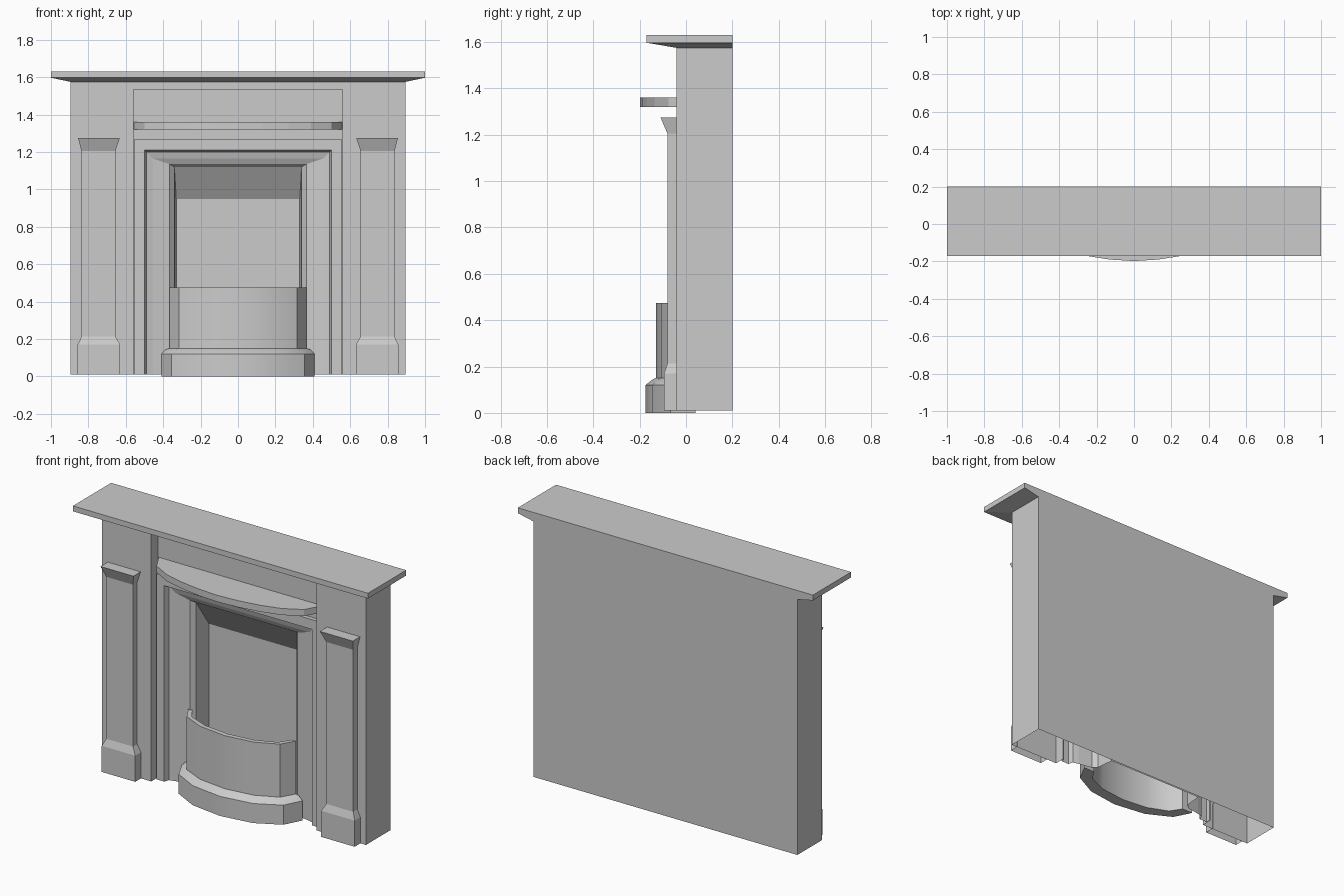
import bpy, bmesh
from math import sin, cos, radians

if "Cube" in bpy.data.objects:
    bpy.data.objects.remove(bpy.data.objects["Cube"])


def finish(name, rings, closed=False, caps=(), loop_rings=False, smooth=False):
    """Skin a list of equal-length point rings into one mesh object."""
    bm = bmesh.new()
    vs = [[bm.verts.new(p) for p in r] for r in rings]
    pairs = list(zip(vs, vs[1:]))
    if loop_rings:
        pairs.append((vs[-1], vs[0]))
    for a, b in pairs:
        n = len(a)
        for i in range(n if closed else n - 1):
            j = (i + 1) % n
            bm.faces.new((a[i], a[j], b[j], b[i]))
    for c in caps:
        bm.faces.new(vs[c])
    bmesh.ops.recalc_face_normals(bm, faces=bm.faces)
    me = bpy.data.meshes.new(name)
    bm.to_mesh(me)
    bm.free()
    ob = bpy.data.objects.new(name, me)
    bpy.context.collection.objects.link(ob)
    if smooth:
        bpy.ops.object.select_all(action='DESELECT')
        ob.select_set(True)
        bpy.context.view_layer.objects.active = ob
        bpy.ops.object.shade_smooth_by_angle(angle=radians(35))
    return ob


def arch(x, z, y):
    return [(-x, y, 0.01), (-x, y, z), (x, y, z), (x, y, 0.01)]


def rect(x0, x1, y0, y1, z):
    return [(x0, y0, z), (x1, y0, z), (x1, y1, z), (x0, y1, z)]


# Surround, stepped insert and firebox: nested arches, open underneath
steps = [(.895, 1.58, .2), (.895, 1.58, -.04), (.56, 1.535, -.04),
         (.56, 1.535, .025), (.553, 1.27, .025), (.553, 1.27, 0),
         (.50, 1.21, 0), (.49, 1.20, .03), (.455, 1.165, .04),
         (.365, 1.135, .055), (.34, 1.12, .08), (.33, .95, .19)]
finish("surround", [arch(*s) for s in steps], caps=(0, -1))

# Mantel shelf with sloped underside
finish("mantel", [rect(-.895, .895, -.04, .2, 1.575),
                  rect(-1, 1, -.17, .2, 1.597),
                  rect(-1, 1, -.17, .2, 1.63)], closed=True, caps=(0, -1))

# Pilasters: plinth, shaft and flared cap
for side, s in (("left", -1), ("right", 1)):
    rows = [(.63, .857, -.095, .01), (.63, .857, -.095, .17),
            (.655, .837, -.08, .213), (.655, .837, -.08, 1.205),
            (.632, .855, -.11, 1.275)]
    finish(side + "_pilaster", [rect(s * a, s * b, y, -.035, z)
                                for a, b, y, z in rows], closed=True, caps=(-1,))

# Bowed shelf across the insert
half = [(.555, .025), (.50, -.075), (.39, -.135), (.27, -.168), (.13, -.19)]
front = [(-x, y) for x, y in half] + [(0, -.198)] + half[::-1]
finish("bowed_shelf", [[(x, y, z) for x, y in front] for z in (1.32, 1.36)],
       closed=True, caps=(0, 1))

# Curved fender: moulded base and hollow upper wall swept round a half ellipse
profile = [(.41, .215, 0), (.41, .215, .12), (.385, .183, .145),
           (.365, .17, .15), (.365, .17, .475), (.337, .14, .475),
           (.337, .14, 0)]
sweep = []
for k in range(7):
    a = radians(-90 + 30 * k)
    sweep.append([(rx * sin(a), .04 - ry * cos(a), z) for rx, ry, z in profile])
finish("fender", sweep, closed=True, caps=(0, -1), smooth=True)
